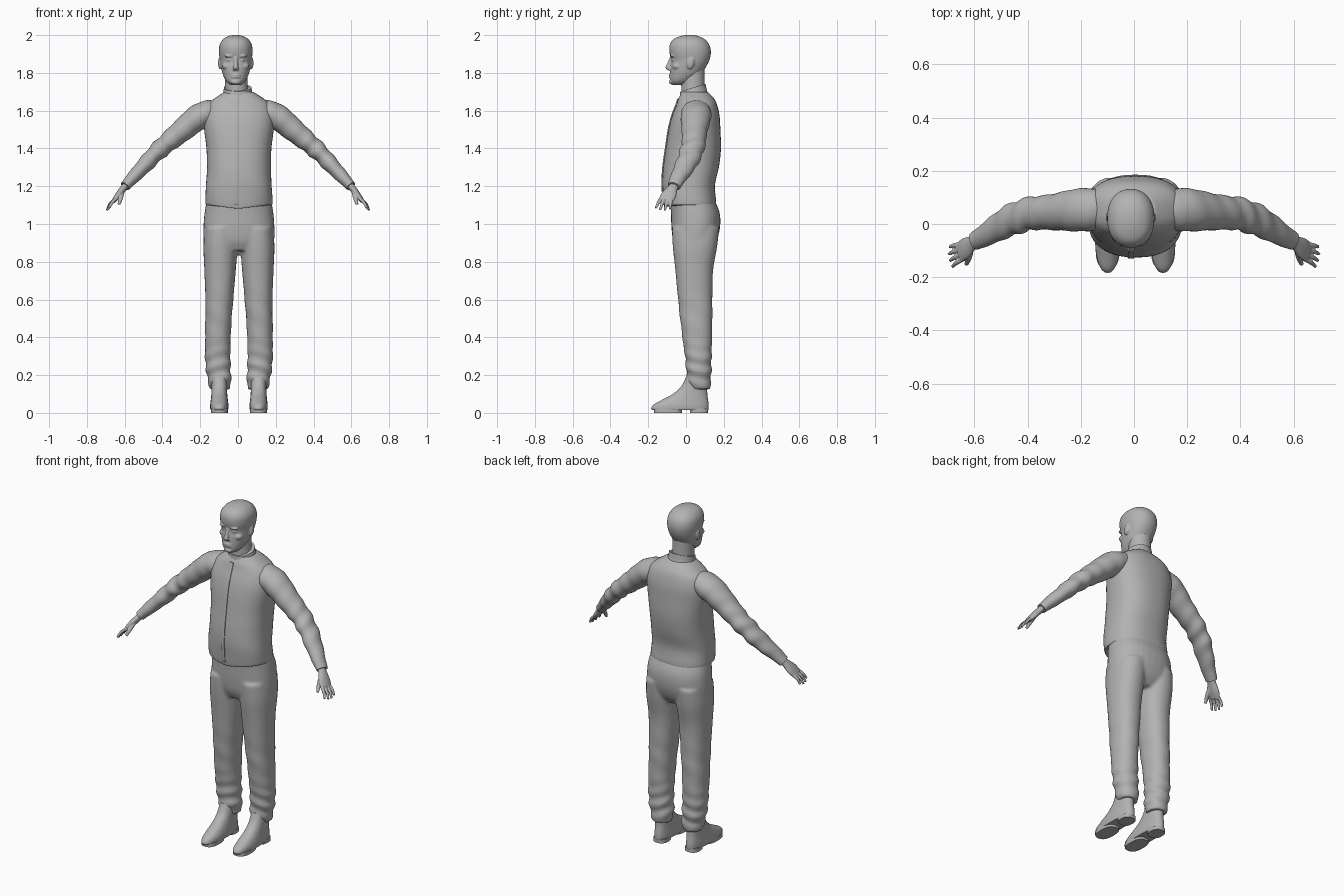
import bpy, bmesh
from math import sin, cos, pi, radians, exp
from mathutils import Vector, Matrix

if "Cube" in bpy.data.objects:
    bpy.data.objects.remove(bpy.data.objects["Cube"])

X, Y, Z = Vector((1, 0, 0)), Vector((0, 1, 0)), Vector((0, 0, 1))
CENTRE = 0.005

grey = bpy.data.materials.new("plain grey")
grey.use_nodes = True
tone = (0.45, 0.45, 0.45, 1)
grey.diffuse_color = tone
grey.node_tree.nodes["Principled BSDF"].inputs["Base Color"].default_value = tone


def smooth_path(rows, steps):
    """Catmull-Rom through rows of numbers."""
    rows = [Vector(r) for r in rows]
    out = []
    for i in range(len(rows) - 1):
        a, b, c, d = (rows[max(0, min(len(rows) - 1, i + k))] for k in (-1, 0, 1, 2))
        for s in range(steps):
            t = s / steps
            out.append(b + (c - a) * t / 2 + (a * 2 - b * 5 + c * 4 - d) * t * t / 2
                       + (b * 3 - a - c * 3 + d) * t ** 3 / 2)
    return out + [rows[-1]]


def loft(bm, rings, normal=None, hint=Y, sides=32, power=2.0, steps=5, fold=None):
    """Skin rings of (x, y, z, half width, half depth); fold scales points."""
    path = smooth_path(rings, steps)
    loops = []
    for i, r in enumerate(path):
        c = Vector(r[:3])
        ahead, behind = path[min(i + 1, len(path) - 1)], path[max(i - 1, 0)]
        t = normal or (Vector(ahead[:3]) - Vector(behind[:3])).normalized()
        v = (hint - t * hint.dot(t)).normalized()
        u = v.cross(t)
        loop = []
        for k in range(sides):
            a = 2 * pi * k / sides
            ca, sa = cos(a), sin(a)
            p = u * r[3] * abs(ca) ** (2 / power) * (1 if ca > 0 else -1)
            p += v * r[4] * abs(sa) ** (2 / power) * (1 if sa > 0 else -1)
            loop.append(bm.verts.new(c + p * (fold(c, a) if fold else 1)))
        loops.append(loop)
    for a, b in zip(loops, loops[1:]):
        for k in range(sides):
            j = (k + 1) % sides
            bm.faces.new((a[k], a[j], b[j], b[k]))
    bm.faces.new(loops[0][::-1])
    bm.faces.new(loops[-1])


def stack(bm, x, rows, **options):
    """Loft level rings given as (z, half width, front y, back y)."""
    rings = [(x, (f + b) / 2, z, w, (b - f) / 2) for z, w, f, b in rows]
    loft(bm, rings, normal=Z, **options)


def ball(bm, place, size, tilt=0):
    m = Matrix.Translation(place) @ Matrix.Rotation(tilt, 4, "X") @ Matrix.Diagonal((*size, 1))
    bmesh.ops.create_uvsphere(bm, u_segments=20, v_segments=12, radius=1, matrix=m)


def finish(name, bm, voxel=0, relax=0):
    bmesh.ops.recalc_face_normals(bm, faces=bm.faces)
    mesh = bpy.data.meshes.new(name)
    bm.to_mesh(mesh)
    bm.free()
    mesh.materials.append(grey)
    ob = bpy.data.objects.new(name, mesh)
    bpy.context.collection.objects.link(ob)
    bpy.ops.object.select_all(action="DESELECT")
    ob.select_set(True)
    bpy.context.view_layer.objects.active = ob
    if voxel:
        mod = ob.modifiers.new("fuse", "REMESH")
        mod.mode, mod.voxel_size, mod.use_smooth_shade = "VOXEL", voxel, True
        mod = ob.modifiers.new("relax", "SMOOTH")
        mod.factor, mod.iterations = 0.5, relax
    else:
        bpy.ops.object.shade_smooth_by_angle(angle=radians(50))
    return ob


# Head with face and ears
bm = bmesh.new()
hx = -0.012
stack(bm, hx, [(1.735, .026, -.068, 0), (1.755, .05, -.083, .03), (1.79, .068, -.084, .075),
               (1.83, .078, -.083, .105), (1.868, .084, -.078, .124), (1.91, .089, -.088, .132),
               (1.95, .085, -.086, .123), (1.98, .065, -.065, .097), (1.996, .035, -.025, .06),
               (2.001, .008, .01, .03)], power=2.2)
loft(bm, [(hx, -.076, 1.885, .009, .008), (hx, -.088, 1.85, .01, .012),
          (hx, -.094, 1.828, .015, .015), (hx, -.086, 1.814, .016, .01)], normal=Z, sides=16)
ball(bm, (hx, -.078, 1.752), (.026, .012, .013))
for z, size in ((1.789, .007), (1.778, .006)):
    ball(bm, (hx, -.08, z), (.026, .011, size))
for s in (1, -1):
    ball(bm, (hx + s * .032, -.071, 1.889), (.028, .014, .007))
    ball(bm, (hx + s * .033, -.066, 1.868), (.014, .011, .007))
    ball(bm, (hx + s * .046, -.045, 1.835), (.026, .027, .02))
    ball(bm, (hx + s * .083, .025, 1.852), (.011, .019, .033), radians(-12))
finish("head", bm, .0045, 2)

# Neck and stand collar
bm = bmesh.new()
loft(bm, [(-.003, .04, 1.62, .066, .066), (-.008, .037, 1.72, .06, .062),
          (hx, .035, 1.83, .06, .062)])
finish("neck", bm)
bm = bmesh.new()
loft(bm, [(0, .038, 1.65, .098, .088), (0, .038, 1.685, .079, .076),
          (-.002, .037, 1.722, .073, .07)], normal=Vector((0, -.3, 1)).normalized())
finish("collar", bm)

# Vest, with the hem dipping at the front
bm = bmesh.new()
vest = [(1.1, .174, -.112, .156), (1.115, .178, -.117, .16), (1.2, .174, -.125, .153),
        (1.3, .169, -.121, .174), (1.4, .172, -.107, .185), (1.5, .184, -.092, .182),
        (1.57, .187, -.075, .178), (1.63, .168, -.052, .165), (1.665, .13, -.04, .148),
        (1.7, .075, -.02, .115)]
stack(bm, CENTRE, vest, power=2.4, sides=48,
      fold=lambda c, a: 1 + .006 * sin(3 * a + c.z * 30) * exp(-((c.z - 1.22) / .1) ** 2))
for v in bm.verts:
    if v.co.z < 1.15 and v.co.y < 0:
        v.co.z -= .02 * max(0, 1 - abs(v.co.x) / .15)
finish("vest", bm)

# Overlapping front edge of the vest
bm = bmesh.new()
loft(bm, [(-.012, f - .001, z, .012, .004) for z, w, f, b in vest[:-1]],
     normal=Z, sides=12, power=4)
finish("vest_front_edge", bm)


# Trousers: hips fused with two legs, gathered near the ankles
def ankle_folds(c, a):
    low = exp(-((c.z - .22) / .11) ** 2)
    knee = exp(-((c.z - .5) / .12) ** 2)
    return 1 + .075 * low * sin(c.z * 85 + 2 * sin(a + c.x * 9)) + .02 * knee * sin(c.z * 45 + 2 * a)


bm = bmesh.new()
stack(bm, CENTRE, [(1.14, .168, -.085, .145), (1.06, .182, -.08, .178), (.98, .188, -.077, .18),
                   (.91, .186, -.068, .16), (.86, .165, -.045, .125)], power=2.3)
for s in (1, -1):
    stack(bm, CENTRE + s * .001, [(1, .02, 0, .1), (.99, .02, 0, .1)])
    rows = [(.98, .093, .088, -.074, .175), (.88, .098, .09, -.07, .165),
            (.75, .1, .083, -.056, .143), (.6, .104, .074, -.042, .14),
            (.42, .111, .068, -.022, .138), (.28, .112, .067, -.003, .135),
            (.18, .104, .062, .005, .132), (.125, .1, .054, .022, .128)]
    loft(bm, [(CENTRE + s * x, (f + b) / 2, z, w, (b - f) / 2) for z, x, w, f, b in rows],
         normal=Z, power=2.2, steps=9, fold=ankle_folds)
finish("trousers", bm, .009, 3)


# Sleeves with creases around the elbow
def elbow_folds(c, a):
    elbow = exp(-((abs(c.x) - .43) / .07) ** 2)
    return 1 + (.015 + .07 * elbow) * sin(abs(c.x) * 95 + 2 * sin(a))


for s, side in ((1, "left"), (-1, "right")):
    bm = bmesh.new()
    loft(bm, [(s * x, y, z, a, b) for x, y, z, a, b in (
        (.1, .055, 1.595, .05, .06), (.15, .055, 1.59, .066, .078), (.215, .052, 1.562, .068, .08),
        (.3, .045, 1.492, .06, .068), (.38, .04, 1.425, .051, .062), (.44, .024, 1.37, .046, .06),
        (.5, -.006, 1.305, .041, .054), (.555, -.04, 1.247, .034, .043),
        (.598, -.064, 1.2, .027, .035))], steps=9, fold=elbow_folds)
    finish(side + "_sleeve", bm)

    # Hand: palm, four fingers and thumb
    bm = bmesh.new()
    loft(bm, [(s * x, y, z, a, b) for x, y, z, a, b in (
        (.575, -.05, 1.225, .018, .025), (.605, -.07, 1.19, .018, .027),
        (.632, -.09, 1.155, .017, .04), (.655, -.108, 1.125, .012, .038))], sides=20)
    for k, reach in enumerate((.9, 1, .97, .8)):
        off = (k - 1.5) * .0185
        root = Vector((s * (.648 + off * .25), -.104 + off, 1.132 + off * -.2))
        tip = root + Vector((s * .046, -.022 + off * .35, -.06)) * reach
        mid = (root + tip) / 2 + Vector((s * .005, 0, .003))
        loft(bm, [(*root, .009, .009), (*mid, .0085, .0085), (*tip, .006, .006)], sides=10)
    loft(bm, [(s * .612, -.085, 1.178, .012, .013), (s * .62, -.125, 1.14, .011, .012),
              (s * .63, -.152, 1.105, .007, .008)], hint=X, sides=10)
    finish(side + "_hand", bm, .0035, 2)

    # Shoe with sole and heel
    bm = bmesh.new()
    fx = CENTRE + s * .104
    stack(bm, fx, [(.014, .045, -.178, .118), (.025, .048, -.184, .12), (.045, .048, -.17, .12),
                   (.07, .045, -.125, .117), (.1, .042, -.07, .113), (.14, .041, -.025, .112),
                   (.19, .042, 0, .115)], power=2.3)
    finish(side + "_shoe", bm)
    bm = bmesh.new()
    for front, back, wide in ((.02, .117, .041), (-.17, -.02, .045)):
        stack(bm, fx, [(0, wide, front, back), (.022, wide, front, back)], power=2.6, steps=1)
    finish(side + "_sole_and_heel", bm)
